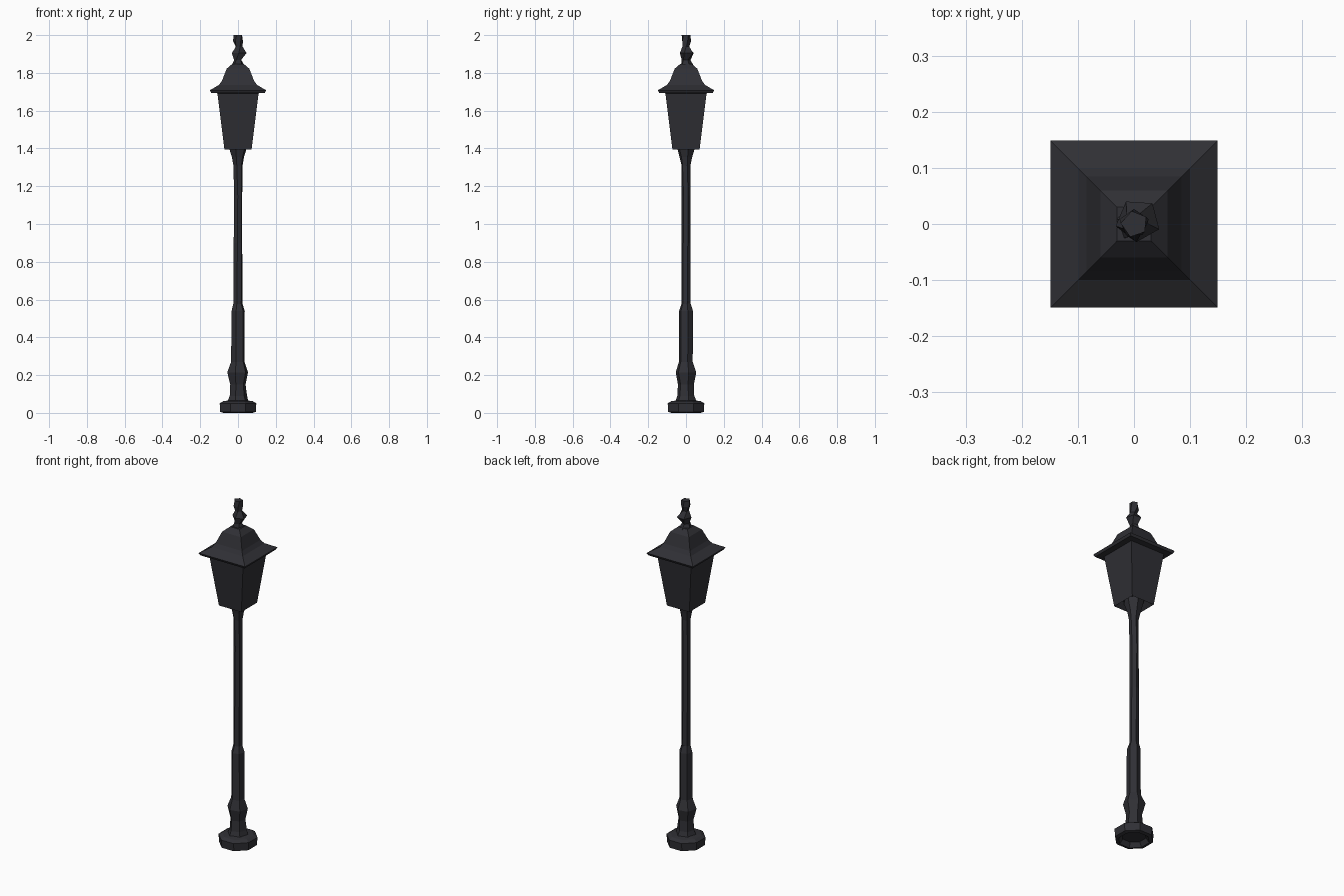
import bpy, bmesh, math, random

if "Cube" in bpy.data.objects:
    bpy.data.objects.remove(bpy.data.objects["Cube"])

random.seed(4)
iron = bpy.data.materials.new("dark_iron")
iron.diffuse_color = (0.029, 0.029, 0.035, 1)
iron.use_nodes = True
iron.node_tree.nodes["Principled BSDF"].inputs["Base Color"].default_value = iron.diffuse_color


def loft(name, sides, rings, phase=0.0, jitter=0.0):
    """Stack flat polygon rings: (radius, z, x offset, y offset, twist in degrees)."""
    bm = bmesh.new()
    loops = []
    for ring in rings:
        r, z, ox, oy, tw = (tuple(ring) + (0, 0, 0))[:5]
        loop = []
        for i in range(sides):
            a = math.radians(phase + tw) + i * math.tau / sides
            q = r * (1 + random.uniform(-jitter, jitter))
            loop.append(bm.verts.new((ox + q * math.cos(a), oy + q * math.sin(a), z)))
        loops.append(loop)
    for lo, hi in zip(loops, loops[1:]):
        for i in range(sides):
            j = (i + 1) % sides
            bm.faces.new((lo[i], lo[j], hi[j], hi[i]))
    bm.faces.new(loops[0][::-1])
    bm.faces.new(loops[-1])
    bmesh.ops.recalc_face_normals(bm, faces=bm.faces[:])
    mesh = bpy.data.meshes.new(name)
    bm.to_mesh(mesh)
    bm.free()
    mesh.materials.append(iron)
    obj = bpy.data.objects.new(name, mesh)
    bpy.context.collection.objects.link(obj)
    return obj


def square(name, rings):
    """Square loft given half widths instead of radii."""
    return loft(name, 4, [(h * math.sqrt(2), z) for h, z in rings], 45)


# octagonal foot with hollow underside
loft("foot", 8, [(0.065, 0.025), (0.082, 0.0), (0.102, 0.005), (0.105, 0.05),
                 (0.085, 0.062), (0.05, 0.066)], 22.5)

# flared plinth with swollen collar and thick lower column
loft("lower_column", 6, [(0.062, 0.05), (0.047, 0.09), (0.042, 0.15), (0.058, 0.215),
                         (0.037, 0.27), (0.036, 0.54), (0.024, 0.58)], 15, 0.06)

# slim shaft flaring under the lantern
loft("shaft", 6, [(0.025, 0.56), (0.025, 0.9, 0, 0, 8), (0.024, 1.15, 0, 0, 12),
                  (0.025, 1.31), (0.034, 1.355), (0.05, 1.405), (0.05, 1.43)], 15, 0.04)

# tapered lantern body, recessed underneath, corners hanging slightly low
body = square("lantern_body", [(0.045, 1.425), (0.072, 1.395), (0.11, 1.70)])

# swept square roof with thin overhanging eave
square("lantern_roof", [(0.108, 1.692), (0.142, 1.694), (0.149, 1.708), (0.1, 1.737),
                        (0.085, 1.758), (0.06, 1.822), (0.03, 1.848)])

# rough twisted finial
loft("finial", 5, [(0.036, 1.835, 0, 0.005), (0.023, 1.868, 0, 0, 10), (0.038, 1.905, 0.007, 0.006, 30),
                   (0.019, 1.94, 0.004, 0.0, 55), (0.027, 1.968, 0, 0, 70),
                   (0.024, 2.0, 0.002, 0, 85)], 20, 0.1)
